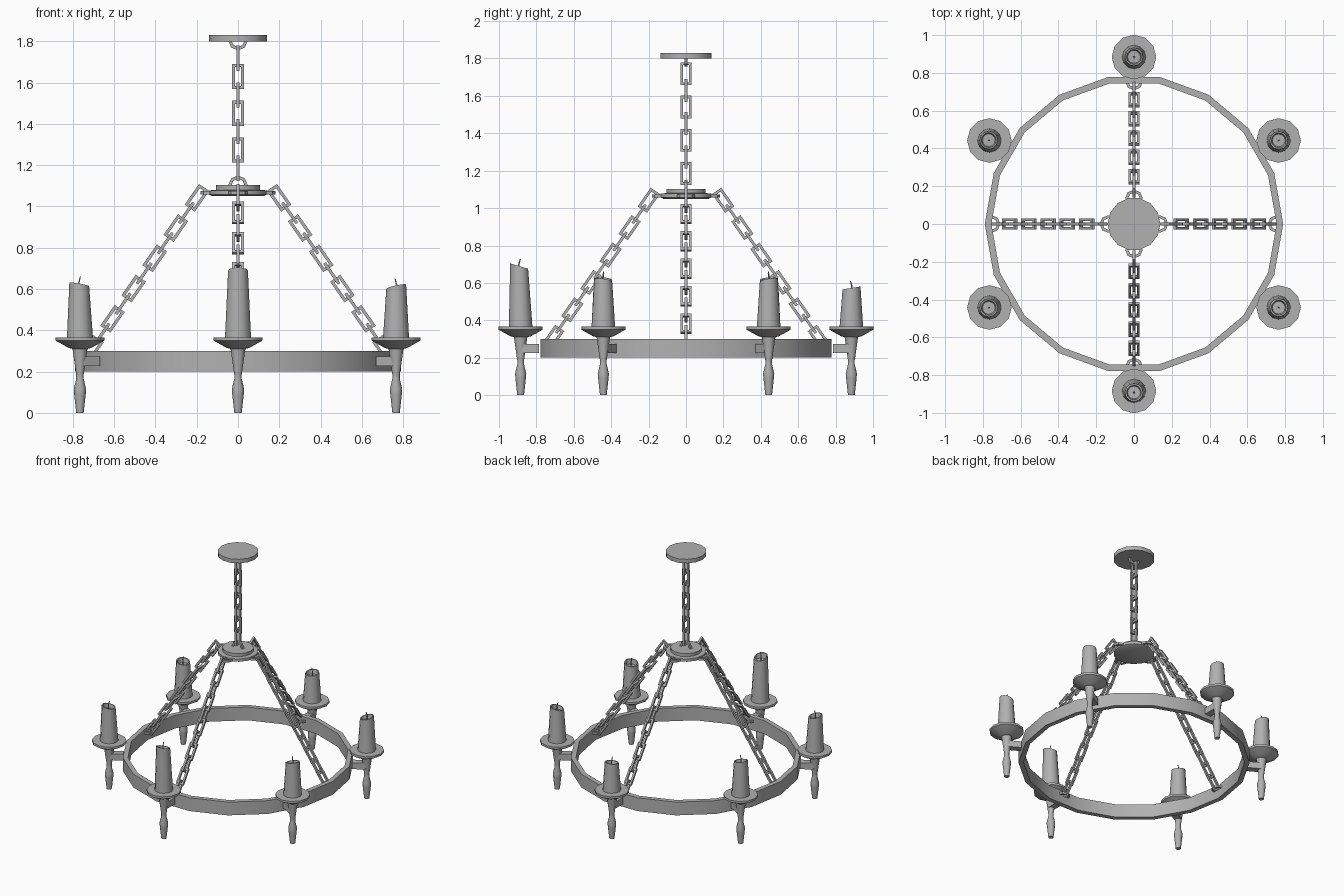
import bpy, bmesh, math
from mathutils import Matrix, Vector

if "Cube" in bpy.data.objects:
    bpy.data.objects.remove(bpy.data.objects["Cube"])

# dark iron grey shared by every part
GREY = bpy.data.materials.new("dark_grey")
GREY.diffuse_color = (.44, .44, .44, 1)
GREY.use_nodes = True
GREY.node_tree.nodes["Principled BSDF"].inputs["Base Color"].default_value = GREY.diffuse_color


def finish(name, bm, smooth=False):
    bmesh.ops.recalc_face_normals(bm, faces=bm.faces)
    me = bpy.data.meshes.new(name)
    bm.to_mesh(me)
    bm.free()
    me.materials.append(GREY)
    ob = bpy.data.objects.new(name, me)
    bpy.context.collection.objects.link(ob)
    if smooth:
        bpy.ops.object.select_all(action='DESELECT')
        ob.select_set(True)
        bpy.context.view_layer.objects.active = ob
        bpy.ops.object.shade_smooth_by_angle(angle=math.radians(35))
    return ob


def strip(bm, outer, inner, depth, mat, closed):
    """Solid band between two 2D polylines, extruded along local z."""
    rows = [[bm.verts.new(mat @ Vector((*p, s * depth / 2))) for p, s in
             ((o, -1), (o, 1), (i, 1), (i, -1))] for o, i in zip(outer, inner)]
    n = len(rows)
    for a in range(n if closed else n - 1):
        r, q = rows[a], rows[(a + 1) % n]
        for k in range(4):
            bm.faces.new((r[k], r[(k + 1) % 4], q[(k + 1) % 4], q[k]))
    if not closed:
        bm.faces.new(rows[0])
        bm.faces.new(rows[-1])


def loft(bm, rings, mat=Matrix(), sides=12):
    """Rings of (radius, z, x offset, slope along x), capped at both ends."""
    loops = []
    for r, z, dx, slope in rings:
        loop = []
        for k in range(sides):
            a = 2 * math.pi * k / sides
            x, y = r * math.cos(a), r * math.sin(a)
            loop.append(bm.verts.new(mat @ Vector((x + dx, y, z + slope * x))))
        loops.append(loop)
    for a, b in zip(loops, loops[1:]):
        for k in range(sides):
            j = (k + 1) % sides
            bm.faces.new((a[k], a[j], b[j], b[k]))
    bm.faces.new(loops[0])
    bm.faces.new(loops[-1])


def arc(r, n, total):
    count = n if total > 6 else n + 1
    return [(r * math.cos(total * k / n), r * math.sin(total * k / n)) for k in range(count)]


def frame(origin, xa, ya):
    """Matrix with given local x and y axes."""
    xa, ya = Vector(xa).normalized(), Vector(ya).normalized()
    za = xa.cross(ya)
    m = Matrix((xa, ya, za)).transposed().to_4x4()
    m.translation = Vector(origin)
    return m


def rot(deg):
    return Matrix.Rotation(math.radians(deg), 4, 'Z')


def rect(w, h):
    return [(-w, -h), (w, -h), (w, h), (-w, h)]


def chain(name, start, end, count, side_a, side_b, mat=Matrix()):
    """Rectangular links alternating between two planes."""
    bm = bmesh.new()
    start, end = Vector(start), Vector(end)
    for k in range(count):
        p = start.lerp(end, k / (count - 1))
        m = mat @ frame(p, end - start, side_b if k % 2 else side_a)
        strip(bm, rect(.061, .03), rect(.046, .015), .015, m, True)
    return finish(name, bm)


def eye(name, mat):
    bm = bmesh.new()
    strip(bm, arc(.047, 4, math.pi), arc(.031, 4, math.pi), .016, mat, False)
    return finish(name, bm)


# 18-sided iron ring
bm = bmesh.new()
strip(bm, arc(.79, 18, 2 * math.pi), arc(.755, 18, 2 * math.pi), .1,
      Matrix.Translation((0, 0, .25)), True)
finish("ring", bm, True)

# ceiling plate and hub
bm = bmesh.new()
loft(bm, [(.14, 1.80, 0, 0), (.14, 1.83, 0, 0)], sides=14)
finish("ceiling_plate", bm, True)
bm = bmesh.new()
loft(bm, [(.125, 1.05, 0, 0), (.14, 1.058, 0, 0), (.14, 1.078, 0, 0),
          (.107, 1.08, 0, 0), (.107, 1.103, 0, 0)], sides=14)
finish("hub", bm, True)

# vertical chain with its two eyes
eye("ceiling_eye", frame((0, 0, 1.803), (1, 0, 0), (0, 0, -1)))
eye("hub_top_eye", frame((0, 0, 1.103), (1, 0, 0), (0, 0, 1)))
chain("vertical_chain", (0, 0, 1.718), (0, 0, 1.185), 7, (0, 1, 0), (1, 0, 0))

# four sloping chains with their eyes
d = Vector((.511, 0, -.733)).normalized()
for k in range(4):
    m = rot(90 * k)
    chain(f"sloping_chain_{k}", (.199, 0, 1.042), (.71, 0, .309), 11,
          (-d.z, 0, d.x), (0, 1, 0), m)
    eye(f"hub_side_eye_{k}", m @ frame((.135, 0, 1.066), (0, -1, 0), (1, 0, 0)))
    eye(f"ring_eye_{k}", m @ frame((.755, 0, .27), (0, 1, 0), (-1, 0, 0)))

# six candle holders: (angle, candle height, lean, top slope)
candles = [(30, .612, .001, .25), (90, .573, .001, .16), (150, .622, .004, .2),
           (210, .622, .004, .2), (270, .69, .008, .3), (330, .612, .001, .25)]
for n, (deg, h, lean, slope) in enumerate(candles):
    m = rot(deg) @ Matrix.Translation((.884, 0, 0))

    # bracket from ring to holder
    bm = bmesh.new()
    bmesh.ops.create_cube(bm, size=1, matrix=m @ Matrix.Translation((-.052, 0, .25))
                          @ Matrix.Diagonal((.094, .05, .048, 1)))
    finish(f"bracket_{n}", bm)

    # spike and drip plate
    bm = bmesh.new()
    profile = [(.018, 0), (.028, .09), (.03, .115), (.018, .165), (.018, .185),
               (.036, .31), (.055, .315), (.118, .35), (.118, .366)]
    loft(bm, [(r, z, 0, 0) for r, z in profile], m)
    finish(f"holder_{n}", bm, True)

    # slanted candle with a hollow top
    bm = bmesh.new()
    loft(bm, [(.063, .364, 0, 0), (.048, h, lean, slope),
              (.04, h, lean, slope), (.034, h - .028, lean, slope * .3)], m)
    finish(f"candle_{n}", bm, True)

    # bent wick
    bm = bmesh.new()
    loft(bm, [(.004, h - .03, lean, 0), (.004, h + .008, lean + .002, 0),
              (.003, h + .038, lean - .006, 0)], m, 4)
    finish(f"wick_{n}", bm)
